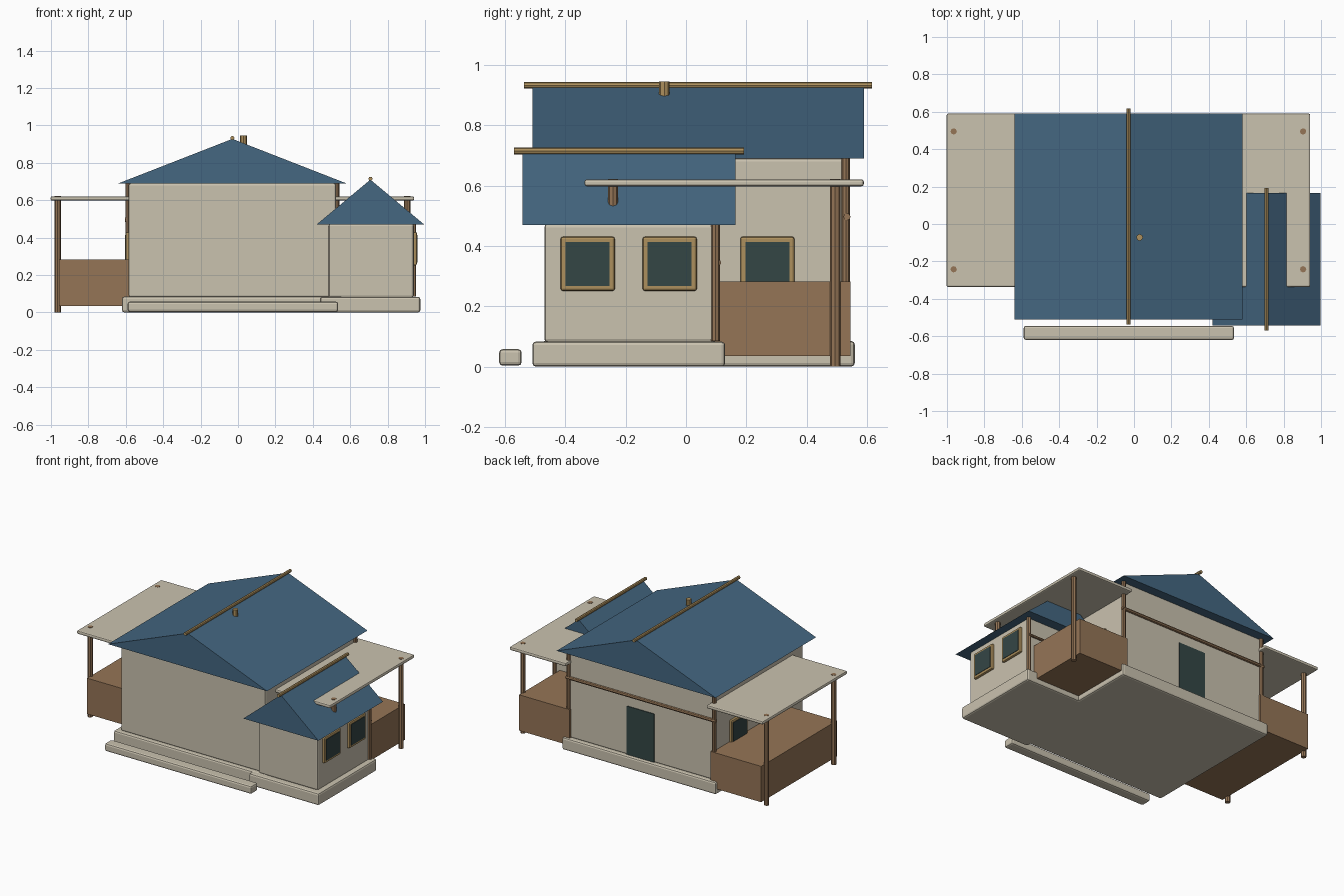
import bpy
from math import pi
from mathutils import Vector

cube = bpy.data.objects.get("Cube")
if cube:
    bpy.data.objects.remove(cube, do_unlink=True)


def material(name, rgb):
    m = bpy.data.materials.new(name)
    m.use_nodes = True
    m.diffuse_color = (*rgb, 1)
    m.node_tree.nodes["Principled BSDF"].inputs["Base Color"].default_value = (*rgb, 1)
    return m


PLASTER = material("cream plaster", (0.59, 0.54, 0.43))
ROOF = material("slate blue", (0.058, 0.135, 0.22))
WOOD = material("brown wood", (0.30, 0.178, 0.094))
TRIM = material("golden wood", (0.42, 0.28, 0.11))
GLASS = material("dark glass", (0.034, 0.061, 0.06))

AXIS = -0.03   # centre line of the main house


def finish(obj, name, mat):
    obj.name = name
    obj.data.materials.append(mat)
    return obj


def box(name, low, high, mat, bevel=0.0):
    low, high = Vector(low), Vector(high)
    bpy.ops.mesh.primitive_cube_add(size=1, location=(low + high) / 2)
    obj = bpy.context.object
    obj.scale = high - low
    bpy.ops.object.transform_apply(location=False, rotation=False, scale=True)
    if bevel:
        mod = obj.modifiers.new("soft edges", "BEVEL")
        mod.width = bevel
        mod.segments = 2
    return finish(obj, name, mat)


def rod(name, start, end, radius, mat):
    start, end = Vector(start), Vector(end)
    span = end - start
    bpy.ops.mesh.primitive_cylinder_add(vertices=8, radius=radius, depth=span.length,
                                        location=(start + end) / 2)
    obj = bpy.context.object
    obj.rotation_euler = span.to_track_quat("Z", "Y").to_euler()
    return finish(obj, name, mat)


def gable_roof(name, x, half, y0, y1, eave, top):
    verts = [(x + dx, y, z) for y in (y0, y1)
             for dx, z in ((-half, eave), (half, eave), (0, top))]
    faces = [(0, 1, 2), (5, 4, 3), (0, 3, 4, 1), (1, 4, 5, 2), (2, 5, 3, 0)]
    mesh = bpy.data.meshes.new(name)
    mesh.from_pydata(verts, [], faces)
    obj = bpy.data.objects.new(name, mesh)
    bpy.context.collection.objects.link(obj)
    finish(obj, name, ROOF)
    rod(name + "_ridge_pole", (x, y0 - 0.028, top + 0.005), (x, y1 + 0.027, top + 0.005),
        0.011, TRIM)


def window(name, wall_x, y, side):
    def layer(part, half, inner, outer, mat, bevel):
        xs = sorted((wall_x + side * inner, wall_x + side * outer))
        box(name + part, (xs[0], y - half, 0.341 - half), (xs[1], y + half, 0.341 + half),
            mat, bevel)
    layer("_frame", 0.09, -0.01, 0.016, TRIM, 0.008)
    layer("_pane", 0.073, 0.012, 0.019, GLASS, 0)


# Foundations and front step
box("main_foundation", (AXIS - 0.59, -0.48, 0), (AXIS + 0.59, 0.56, 0.085), PLASTER, 0.012)
box("wing_foundation", (0.44, -0.51, 0), (0.975, 0.13, 0.083), PLASTER, 0.012)
box("front_step", (-0.59, -0.62, 0.003), (0.535, -0.545, 0.058), PLASTER, 0.012)

# Walls
box("main_walls", (AXIS - 0.555, -0.45, 0.08), (AXIS + 0.555, 0.53, 0.692), PLASTER, 0.012)
box("wing_walls", (0.485, -0.47, 0.08), (0.94, 0.1, 0.474), PLASTER, 0.012)

# Roofs and the smoke pipe
gable_roof("main_roof", AXIS, 0.61, -0.51, 0.59, 0.69, 0.928)
gable_roof("wing_roof", 0.708, 0.288, -0.542, 0.165, 0.47, 0.71)
rod("smoke_pipe", (0.03, -0.072, 0.86), (0.03, -0.072, 0.945), 0.018, TRIM)

# Side porches, alike on both sides of the main house
for side, label in ((-1, "right"), (1, "left")):
    def span(inner, outer):
        return sorted((AXIS + side * inner, AXIS + side * outer))
    x0, x1 = span(0.54, 0.972)
    box(label + "_porch_roof", (x0, -0.337, 0.598), (x1, 0.59, 0.621), PLASTER, 0.008)
    x0, x1 = span(0.54, 0.928)
    box(label + "_porch_deck", (x0, -0.285, 0.035), (x1, 0.545, 0.283), WOOD)
    for y, place in ((-0.242, "front"), (0.495, "back")):
        x = AXIS + side * 0.934
        rod(f"{label}_porch_{place}_post", (x, y, 0), (x, y, 0.623), 0.017, WOOD)
    x = AXIS + side * 0.558
    rod(label + "_corner_post", (x, 0.53, 0.085), (x, 0.53, 0.69), 0.014, WOOD)
    window(label + "_side_window", AXIS + side * 0.555, 0.27, side)

# Wing timber and windows
rod("wing_corner_post", (0.938, 0.098, 0.085), (0.938, 0.098, 0.47), 0.015, WOOD)
rod("wing_back_beam", (0.5, 0.108, 0.345), (0.945, 0.108, 0.345), 0.009, WOOD)
for y, place in ((-0.326, "front"), (-0.054, "back")):
    window(f"wing_{place}_window", 0.94, y, 1)

# Back wall: beam and door
rod("back_beam", (AXIS - 0.575, 0.534, 0.497), (AXIS + 0.575, 0.534, 0.497), 0.012, WOOD)
box("back_door", (-0.13, 0.525, 0.085), (0.08, 0.535, 0.42), GLASS)
